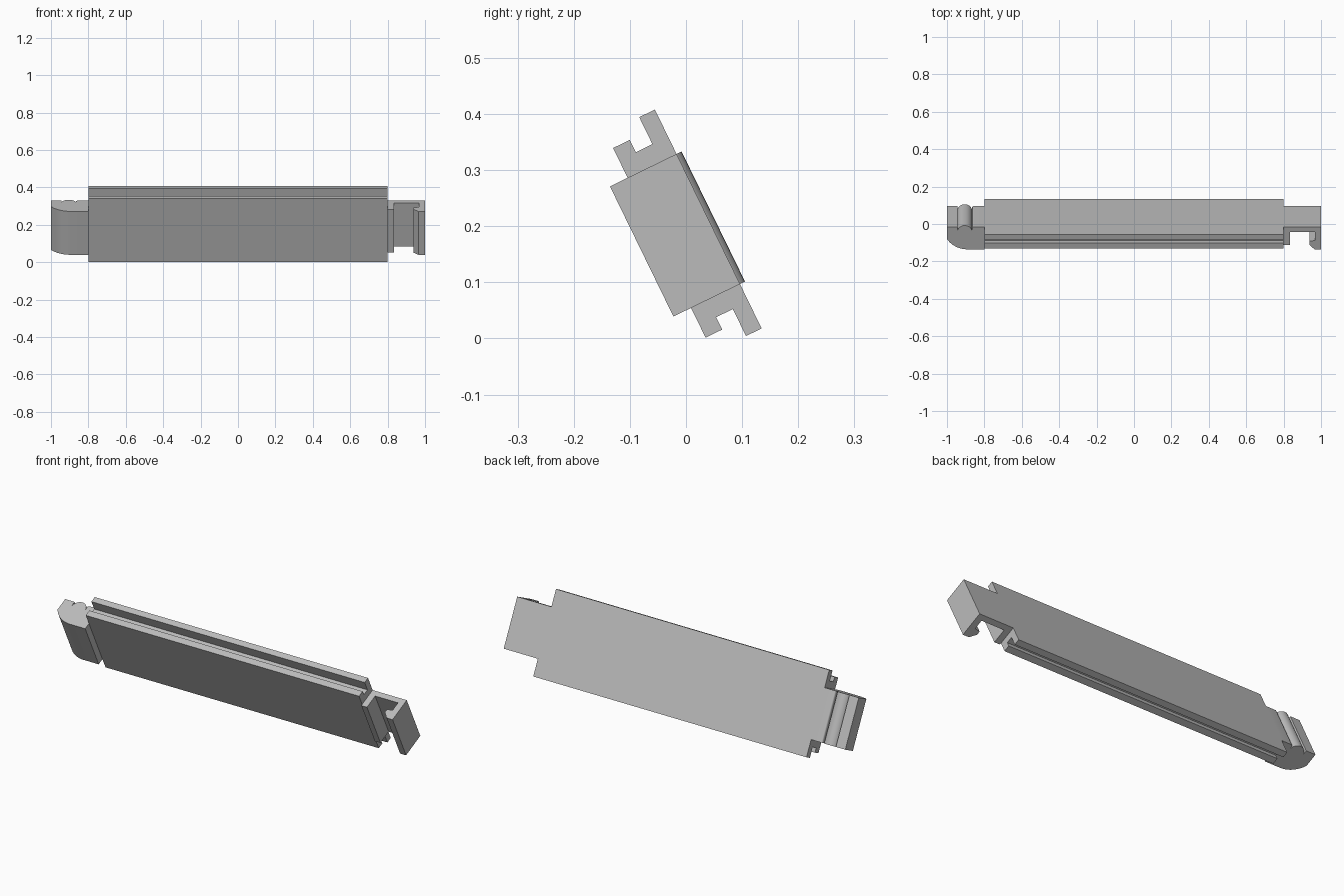
import bpy, bmesh
from math import radians, sin, cos
from mathutils import Matrix, Vector

cube = bpy.data.objects.get("Cube")
if cube:
    bpy.data.objects.remove(cube)

grey = bpy.data.materials.new("plain grey")
grey.use_nodes = True
colour = (0.5, 0.5, 0.5, 1)
grey.diffuse_color = colour
grey.node_tree.nodes["Principled BSDF"].inputs["Base Color"].default_value = colour

# The whole link leans back: local y runs up the panel, local z out of its front
LEAN = Matrix.Rotation(radians(116), 4, "X")
MID = 0.174       # middle of the panel along its slope
BACK = -0.129     # back surface
FRONT = 0.003     # front surface of the end hooks
HOOK = 0.129      # half height of the hooks


def extrude(name, points, offset):
    """Extrude a closed outline along an offset and lean it into place."""
    bm = bmesh.new()
    face = bm.faces.new([bm.verts.new(p) for p in points])
    new = bmesh.ops.extrude_face_region(bm, geom=[face], use_keep_orig=True)["geom"]
    bmesh.ops.translate(bm, vec=offset, verts=[g for g in new if isinstance(g, bmesh.types.BMVert)])
    bmesh.ops.recalc_face_normals(bm, faces=bm.faces)
    bm.transform(LEAN)
    mesh = bpy.data.meshes.new(name)
    bm.to_mesh(mesh)
    bm.free()
    mesh.materials.append(grey)
    obj = bpy.data.objects.new(name, mesh)
    bpy.context.collection.objects.link(obj)
    bpy.ops.object.select_all(action="DESELECT")
    obj.select_set(True)
    bpy.context.view_layer.objects.active = obj
    bpy.ops.object.shade_smooth_by_angle(angle=radians(35))


def arc(cx, cz, radius, start, end, steps):
    angles = [radians(start + (end - start) * i / steps) for i in range(steps + 1)]
    return [(cx + radius * cos(a), cz + radius * sin(a)) for a in angles]


def hook(name, outline):
    extrude(name, [(x, MID - HOOK, z) for x, z in outline], Vector((0, 2 * HOOK, 0)))


# Main panel: back plate, narrower core and front plate leave a groove on both edges
half = [(0.217, BACK), (0.217, -0.098), (0.1635, -0.098),
        (0.1635, -0.065), (0.188, -0.065), (0.188, -0.032)]
section = half + [(-u, v) for u, v in reversed(half)]
extrude("panel", [(-0.8, MID + u, v) for u, v in section], Vector((1.6, 0, 0)))

# Rounded hook with an open round channel at the back
outer = arc(-0.89, -0.126, 0.129, 90, 149, 12)
channel = arc(-0.905, -0.099, 0.04, 180, 0, 16)
channel = [(x, -0.198 - z) for x, z in channel]
lip = arc(-0.857, -0.121, 0.008, 180, 270, 5)
hook("rounded_hook", [(-0.8, BACK), (-0.8, FRONT)] + outer
     + [(-1, -0.066), (-1, BACK), (-0.945, BACK)] + channel + lip)

# Square hook with a barbed outer lip
hook("square_hook", [
    (0.8, BACK), (1, BACK), (1, FRONT), (0.965, FRONT), (0.937, -0.025),
    (0.937, -0.045), (0.967, -0.05), (0.967, -0.1), (0.833, -0.1),
    (0.833, -0.024), (0.8, -0.024)])
